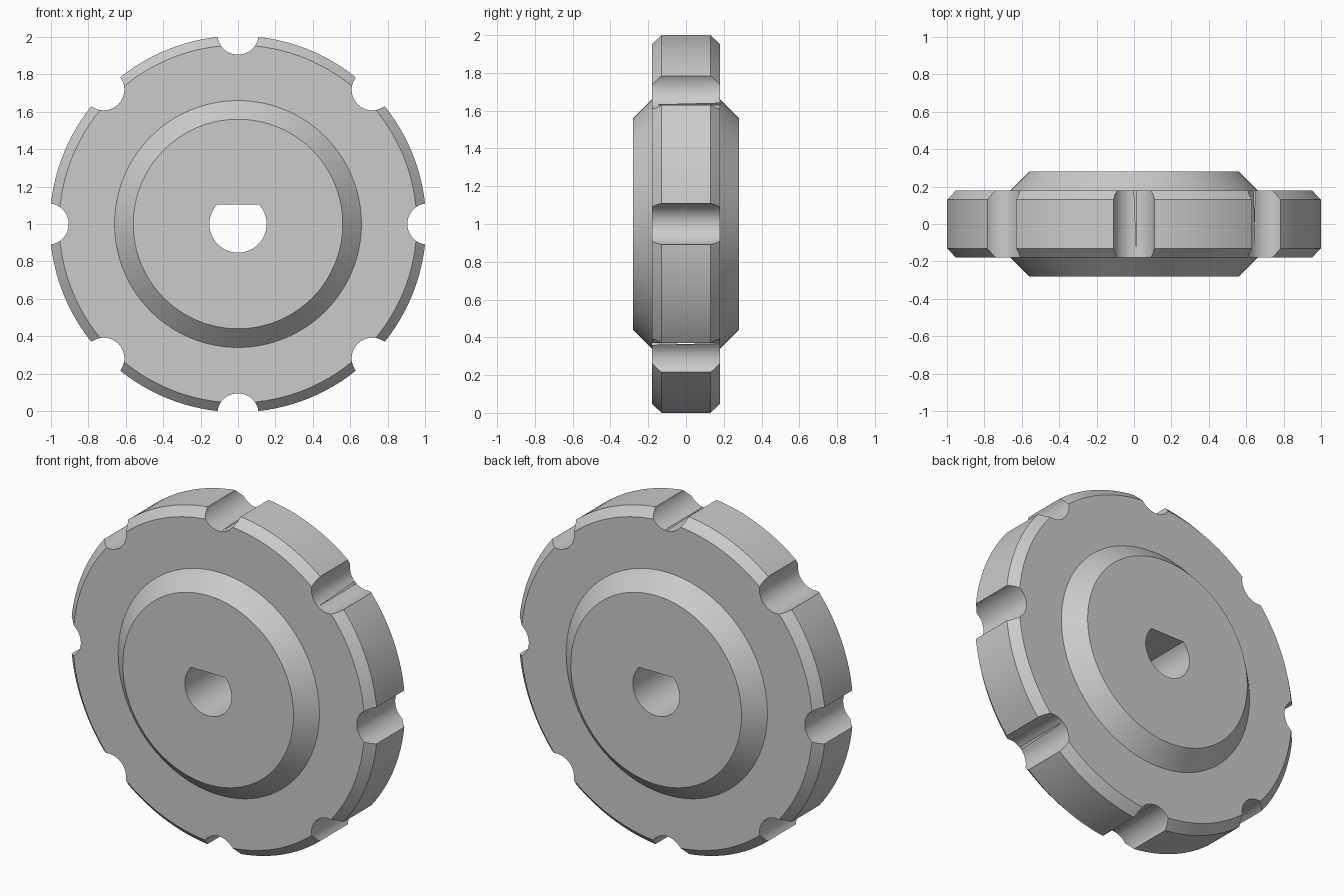
import bpy, bmesh, math
from mathutils import Matrix, Vector

if "Cube" in bpy.data.objects:
    bpy.data.objects.remove(bpy.data.objects["Cube"], do_unlink=True)

SEGMENTS = 128
RIM_R = 1.006
CENTRE = Vector((0, 0, 1))

grey = bpy.data.materials.new("plain grey")
grey.use_nodes = True
grey.diffuse_color = (0.6, 0.6, 0.6, 1)
grey.node_tree.nodes["Principled BSDF"].inputs["Base Color"].default_value = (0.6, 0.6, 0.6, 1)


def make_object(name, bm):
    bmesh.ops.recalc_face_normals(bm, faces=bm.faces)
    mesh = bpy.data.meshes.new(name)
    bm.to_mesh(mesh)
    bm.free()
    mesh.materials.append(grey)
    obj = bpy.data.objects.new(name, mesh)
    bpy.context.collection.objects.link(obj)
    return obj


def prism(bm, outline, depth):
    """Closed prism along y from an outline of (x, z) points."""
    front = bm.faces.new([bm.verts.new((x, -depth, z)) for x, z in outline])
    extruded = bmesh.ops.extrude_face_region(bm, geom=[front], use_keep_orig=True)
    moved = [v for v in extruded["geom"] if isinstance(v, bmesh.types.BMVert)]
    bmesh.ops.translate(bm, vec=(0, 2 * depth, 0), verts=moved)


def cut(target, cutter):
    mod = target.modifiers.new("cut", "BOOLEAN")
    mod.operation = "DIFFERENCE"
    mod.solver = "EXACT"
    mod.object = cutter
    bpy.context.view_layer.objects.active = target
    bpy.ops.object.modifier_apply(modifier=mod.name)
    bpy.data.objects.remove(cutter, do_unlink=True)


# Wheel body: chamfered rim and raised hub, lathed about the y axis
half = [(0.56, 0.28), (0.66, 0.18), (RIM_R - 0.05, 0.18), (RIM_R, 0.13)]
profile = half + [(r, -y) for r, y in reversed(half)]
bm = bmesh.new()
rings = []
for r, y in profile:
    angles = [2 * math.pi * i / SEGMENTS for i in range(SEGMENTS)]
    rings.append([bm.verts.new((r * math.cos(a), y, 1 + r * math.sin(a))) for a in angles])
for a, b in zip(rings, rings[1:]):
    for i in range(SEGMENTS):
        j = (i + 1) % SEGMENTS
        bm.faces.new((a[i], a[j], b[j], b[i]))
bm.faces.new(rings[0])
bm.faces.new(rings[-1])
wheel = make_object("notched_wheel", bm)

# Eight round notches around the rim
bm = bmesh.new()
for k in range(8):
    a = math.pi * k / 4
    cx, cz = 1.015 * math.cos(a), 1 + 1.015 * math.sin(a)
    steps = [2 * math.pi * i / 48 for i in range(48)]
    prism(bm, [(cx + 0.11 * math.cos(t), cz + 0.11 * math.sin(t)) for t in steps], 0.4)
cut(wheel, make_object("notch_cutter", bm))

# D-shaped shaft hole with its flat on top
bm = bmesh.new()
bore, flat = 0.153, 0.105
start = math.pi - math.asin(flat / bore)
sweep = math.pi + 2 * math.asin(flat / bore)
arc = [start + sweep * i / 56 for i in range(57)]
prism(bm, [(bore * math.cos(t), 1 + bore * math.sin(t)) for t in arc], 0.5)
cut(wheel, make_object("shaft_hole_cutter", bm))

# Smooth curved walls, crisp chamfers
bpy.ops.object.select_all(action="DESELECT")
wheel.select_set(True)
bpy.context.view_layer.objects.active = wheel
bpy.ops.object.shade_smooth_by_angle(angle=math.radians(30))
